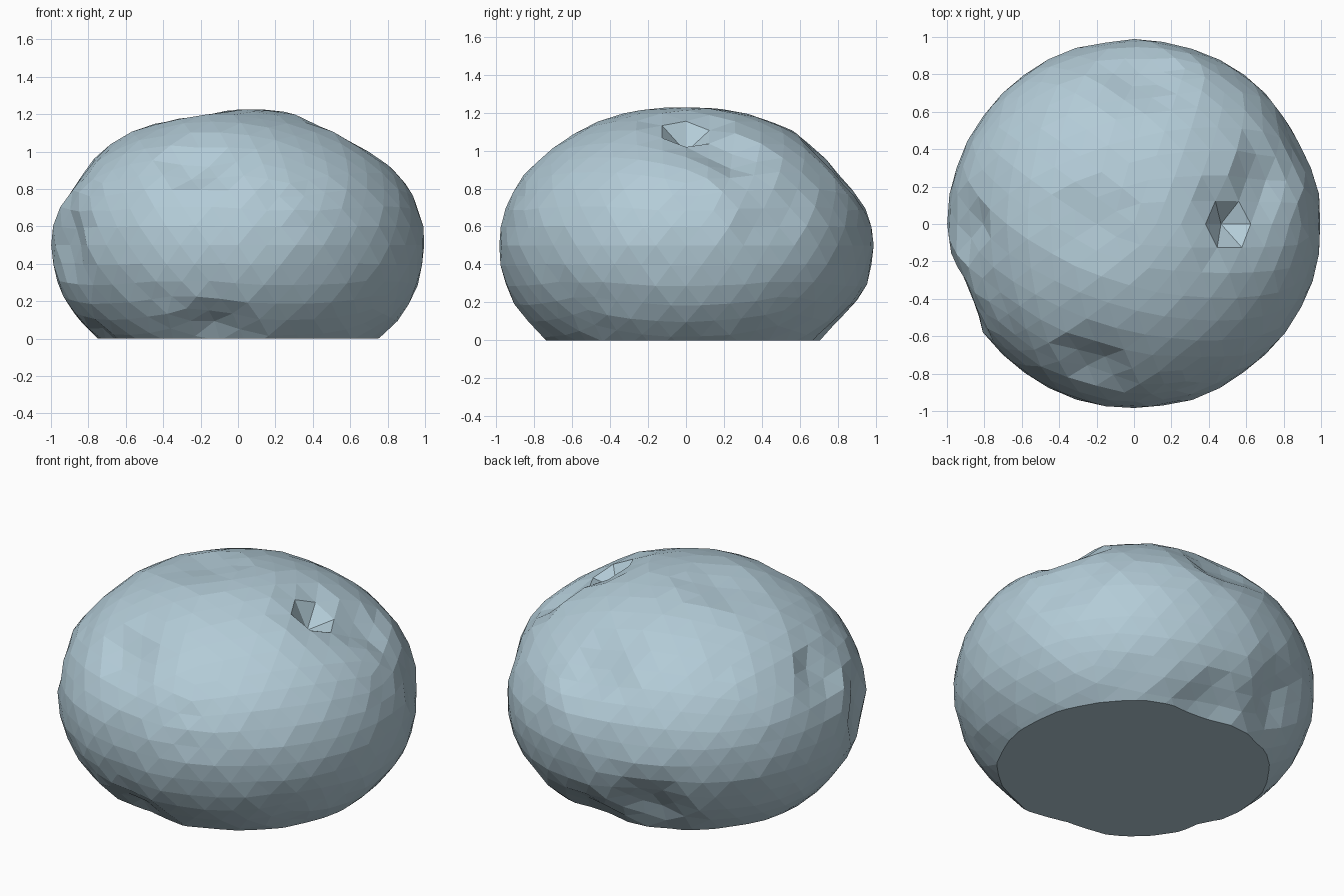
import bpy
import bmesh
import random
from mathutils import Vector

random.seed(4)
cube = bpy.data.objects.get("Cube")
if cube:
    bpy.data.objects.remove(cube, do_unlink=True)

# One pale blue-grey stone colour
stone = bpy.data.materials.new("pale_blue_grey_stone")
stone.use_nodes = True
color = (0.45, 0.6, 0.68, 1)
stone.diffuse_color = color
stone.node_tree.nodes["Principled BSDF"].inputs["Base Color"].default_value = color

# Squashed ball, its middle above the ground, a little fuller below
MIDDLE = 0.5
bm = bmesh.new()
bmesh.ops.create_icosphere(bm, subdivisions=4, radius=1)
for v in bm.verts:
    height = 0.735 if v.co.z > 0 else 0.765
    v.co = Vector((v.co.x, v.co.y * 0.985, v.co.z * height + MIDDLE))

# Chips and hollows: place, reach, depth
DENTS = [
    ((0.50, 0.02, 1.12), 0.15, 0.09),     # pit near the top
    ((0.58, 0.05, 1.10), 0.34, 0.05),     # hollow around the pit
    ((0.70, 0.24, 0.95), 0.25, 0.06),     # left side hollow
    ((0.84, 0.44, 0.62), 0.28, 0.03),     # left side groove
    ((-0.22, 0.00, 1.22), 0.30, 0.035),   # flattened crown
    ((0.05, 0.80, 0.92), 0.32, 0.06),     # back shoulder
    ((-0.22, -0.74, 0.92), 0.26, 0.065),  # front chip
    ((-0.12, -0.78, 0.06), 0.24, 0.05),   # front foot notch
    ((-0.88, -0.36, 0.50), 0.27, 0.07),   # right side crease
    ((-0.86, -0.02, 0.83), 0.22, 0.06),   # right side chip
    ((-0.70, -0.25, 0.03), 0.20, 0.035),  # right foot notch
    ((-0.32, 0.80, 0.20), 0.30, 0.07),    # back undercut
    ((0.08, 0.76, 0.04), 0.30, 0.06),     # back foot notch
]


def dent_depth(point):
    total = 0.0
    for place, reach, depth in DENTS:
        t = max(0.0, 1 - (point - Vector(place)).length / reach)
        total += depth * t * t * (3 - 2 * t) * 1.2
    return total


bm.normal_update()
moves = [(v, v.normal * (random.uniform(-0.005, 0.005) - dent_depth(v.co)))
         for v in bm.verts]
for v, move in moves:
    v.co += move

# Flat underside
cut = bmesh.ops.bisect_plane(bm, geom=bm.verts[:] + bm.edges[:] + bm.faces[:],
                             plane_co=(0, 0, 0), plane_no=(0, 0, 1),
                             clear_inner=True)
rim = [e for e in cut["geom_cut"] if isinstance(e, bmesh.types.BMEdge)]
bmesh.ops.contextual_create(bm, geom=rim)
bmesh.ops.recalc_face_normals(bm, faces=bm.faces[:])

mesh = bpy.data.meshes.new("boulder")
bm.to_mesh(mesh)
bm.free()
mesh.materials.append(stone)
boulder = bpy.data.objects.new("boulder", mesh)
bpy.context.collection.objects.link(boulder)
